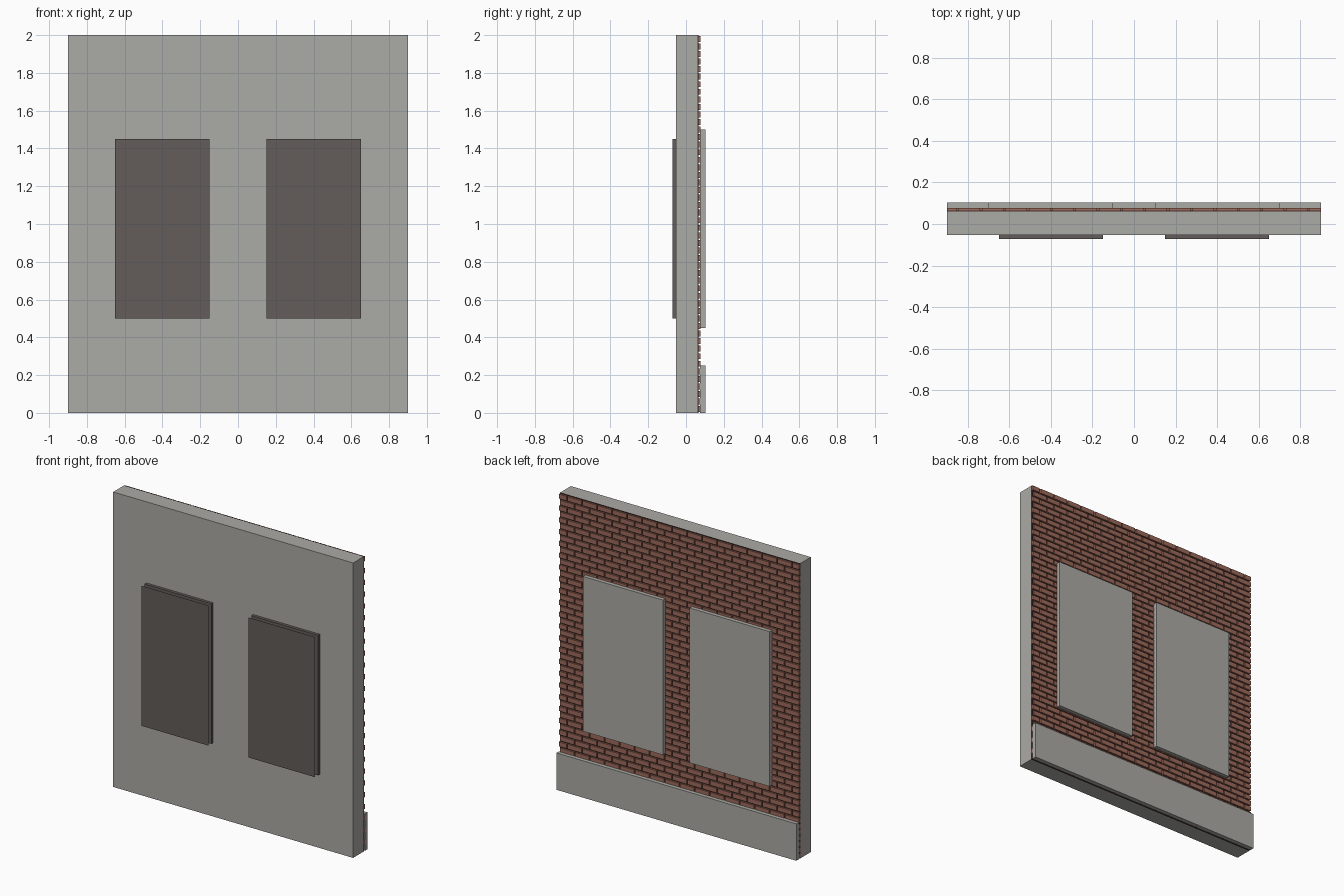
import bpy, bmesh
from mathutils import Matrix, Vector

if "Cube" in bpy.data.objects:
    bpy.data.objects.remove(bpy.data.objects["Cube"], do_unlink=True)


def make_material(name, rgb):
    m = bpy.data.materials.new(name)
    m.use_nodes = True
    m.diffuse_color = (*rgb, 1)
    bsdf = m.node_tree.nodes["Principled BSDF"]
    bsdf.inputs["Base Color"].default_value = (*rgb, 1)
    bsdf.inputs["Roughness"].default_value = 0.8
    return m


PLASTER = make_material("grey_plaster", (0.41, 0.405, 0.38))
DARK = make_material("dark_panel", (0.125, 0.11, 0.10))
BRICK = make_material("red_brick", (0.34, 0.145, 0.105))
MORTAR = make_material("dark_mortar", (0.065, 0.035, 0.03))


def add_box(bm, lo, hi):
    lo, hi = Vector(lo), Vector(hi)
    size = hi - lo
    mat = Matrix.Translation((lo + hi) / 2) @ Matrix.Diagonal((*size, 1))
    bmesh.ops.create_cube(bm, size=1, matrix=mat)


def finish(name, bm, material):
    me = bpy.data.meshes.new(name)
    bm.to_mesh(me)
    bm.free()
    me.materials.append(material)
    ob = bpy.data.objects.new(name, me)
    bpy.context.collection.objects.link(ob)
    return ob


def box(name, lo, hi, material):
    bm = bmesh.new()
    add_box(bm, lo, hi)
    return finish(name, bm, material)


W, H = 0.9, 2.0
WALL_BACK, BRICK_BACK, PLATE_BACK = 0.06, 0.077, 0.103

# Wall slab, mortar bed and the skirting board on the back
box("wall_slab", (-W, -0.052, 0), (W, WALL_BACK, H), PLASTER)
box("mortar_bed", (-W, WALL_BACK, 0), (W, WALL_BACK + 0.006, H), MORTAR)
box("skirting_board", (-W, BRICK_BACK - 0.002, 0), (W, PLATE_BACK, 0.25), PLASTER)

# Brick facing in running bond, clipped at the wall ends
ROW, PITCH, GAP = 0.04, 0.1125, 0.009
bm = bmesh.new()
for row in range(round(H / ROW)):
    z0 = row * ROW
    x = -W - (PITCH / 2 if row % 2 else 0)
    while x < W - GAP:
        x0, x1 = max(x, -W), min(x + PITCH - GAP, W)
        if x1 - x0 > 0.01:
            add_box(bm, (x0, WALL_BACK, z0 + GAP / 2), (x1, BRICK_BACK, z0 + ROW - GAP / 2))
        x += PITCH
finish("brick_facing", bm, BRICK)

# Window panels on each side: back plate, front slab and floating front sheet
for side, cx in (("left", 0.4), ("right", -0.4)):
    box(side + "_back_plate", (cx - 0.3, BRICK_BACK - 0.002, 0.45),
        (cx + 0.3, PLATE_BACK, 1.5), PLASTER)
    box(side + "_front_slab", (cx - 0.25, -0.072, 0.5), (cx + 0.25, -0.052, 1.45), DARK)
    bm = bmesh.new()
    corners = [(-0.25, 0.5), (0.25, 0.5), (0.25, 1.45), (-0.25, 1.45)]
    bm.faces.new([bm.verts.new((cx + dx, -0.103, z)) for dx, z in corners])
    finish(side + "_front_sheet", bm, DARK)
